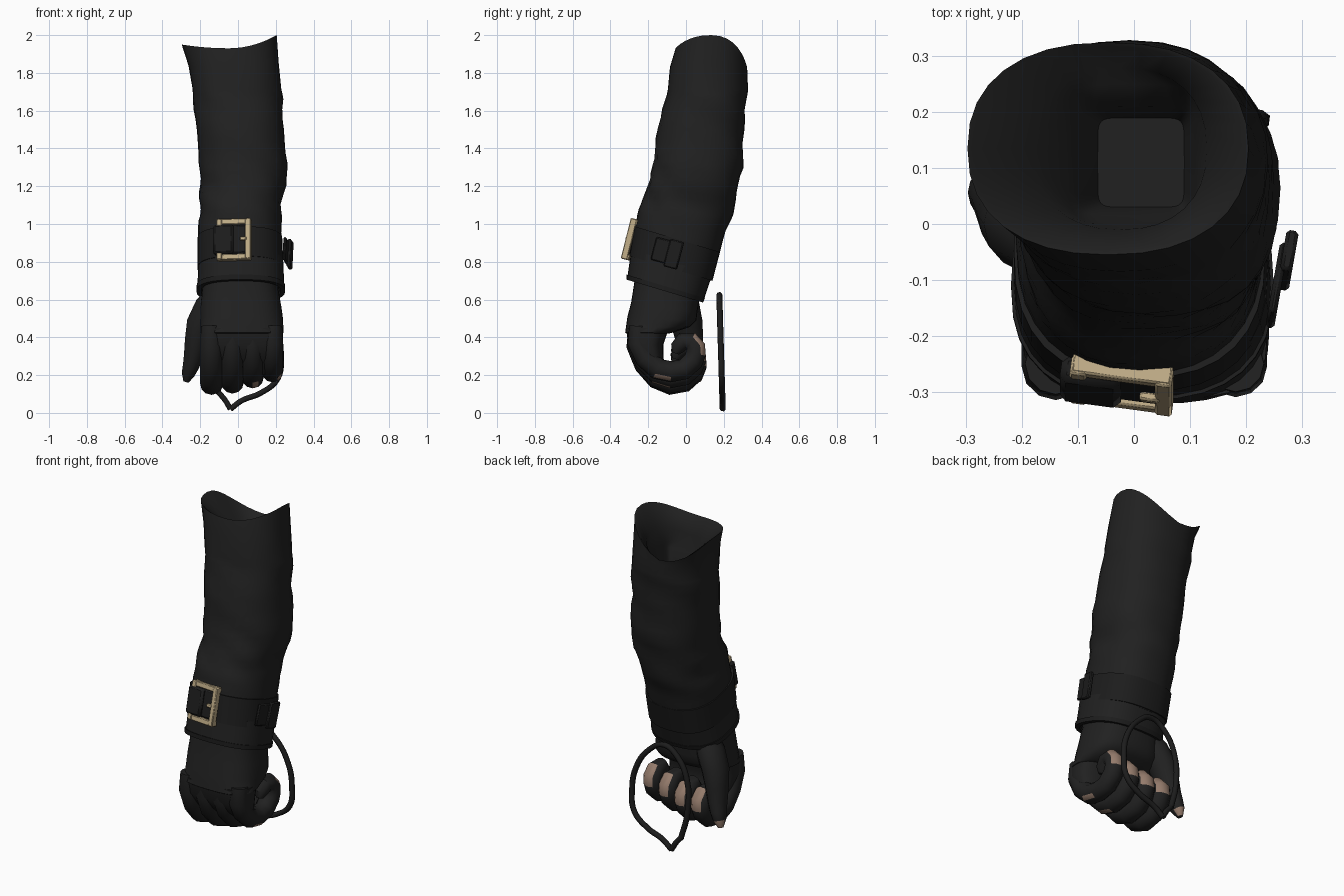
import bpy, bmesh, math
from mathutils import Vector, Matrix

if "Cube" in bpy.data.objects:
    bpy.data.objects.remove(bpy.data.objects["Cube"])


def material(name, rgb):
    m = bpy.data.materials.new(name)
    m.use_nodes = True
    m.diffuse_color = (*rgb, 1)
    node = m.node_tree.nodes["Principled BSDF"]
    node.inputs["Base Color"].default_value = (*rgb, 1)
    node.inputs["Roughness"].default_value = 0.8
    return m


BLACK = material("black cloth", (0.015, 0.015, 0.015))
LEATHER = material("black leather", (0.012, 0.012, 0.012))
BRASS = material("pale brass", (0.52, 0.41, 0.24))
SKIN = material("skin", (0.30, 0.20, 0.15))


def finish(bm, name, mats, angle=40):
    bmesh.ops.recalc_face_normals(bm, faces=bm.faces)
    me = bpy.data.meshes.new(name)
    bm.to_mesh(me)
    bm.free()
    for m in mats:
        me.materials.append(m)
    ob = bpy.data.objects.new(name, me)
    bpy.context.collection.objects.link(ob)
    bpy.ops.object.select_all(action="DESELECT")
    bpy.context.view_layer.objects.active = ob
    ob.select_set(True)
    bpy.ops.object.shade_smooth_by_angle(angle=math.radians(angle))
    return ob


def loft(name, rings, mats, closed=False, bare=None):
    """Skin a list of equal point rings; bare(ring, side) picks faces of the second material."""
    bm = bmesh.new()
    vs = [[bm.verts.new(p) for p in r] for r in rings]
    n = len(vs[0])
    for i in range(len(vs) if closed else len(vs) - 1):
        for j in range(n):
            a, b = vs[i], vs[(i + 1) % len(vs)]
            f = bm.faces.new((a[j], a[(j + 1) % n], b[(j + 1) % n], b[j]))
            f.material_index = int(bool(bare and bare(i, j)))
    if not closed:
        bm.faces.new(vs[0])
        bm.faces.new(vs[-1])
    return finish(bm, name, mats)


def section(z, x0, x1, y0, y1, slope=0.0, power=2.3, n=32, fold=0.0):
    """Rounded cross-section that fits a box, tilted front to back, with optional cloth folds."""
    pts = []
    for k in range(n):
        a = math.tau * k / n
        c, s = math.cos(a), math.sin(a)
        r = 1 + fold * (abs(math.sin(z * 19 + 1.5 * math.sin(a + 1) + 2 * a)) - 0.6
                        + 0.5 * math.sin(3 * a + z * 31))
        dx = math.copysign(abs(c) ** (2 / power), c) * (x1 - x0) / 2 * r
        dy = math.copysign(abs(s) ** (2 / power), s) * (y1 - y0) / 2 * r
        pts.append(Vector(((x0 + x1) / 2 + dx, (y0 + y1) / 2 + dy, z + slope * dy)))
    return pts


def tube(name, path, radii, bare, flat=1.0, n=12):
    """Tapered digit along a path; side 0 faces +x, a quarter turn on faces outward."""
    path = [Vector(p) for p in path]
    hint = Vector((1, 0, 0))
    rings = []
    for i, p in enumerate(path):
        t = (path[min(i + 1, len(path) - 1)] - path[max(i - 1, 0)]).normalized()
        u = (hint - t * hint.dot(t)).normalized()
        v = t.cross(u)
        rings.append([p + u * radii[i] * math.cos(math.tau * k / n)
                      + v * radii[i] * flat * math.sin(math.tau * k / n) for k in range(n)])
    return loft(name, rings, [BLACK, SKIN], bare=bare)


# Sleeve: z, x range, y range, tilt, fold strength
profile = [
    (0.76, -0.20, 0.225, -0.285, 0.13, -0.3, 0.0),
    (0.92, -0.21, 0.23, -0.268, 0.18, -0.3, 0.0),
    (1.02, -0.208, 0.23, -0.25, 0.21, -0.25, 0.025),
    (1.10, -0.20, 0.225, -0.225, 0.25, -0.2, 0.04),
    (1.20, -0.20, 0.255, -0.19, 0.268, -0.15, 0.04),
    (1.32, -0.205, 0.26, -0.17, 0.30, -0.1, 0.03),
    (1.50, -0.218, 0.24, -0.15, 0.305, -0.05, 0.02),
    (1.66, -0.24, 0.235, -0.108, 0.32, 0.0, 0.025),
    (1.74, -0.245, 0.225, -0.095, 0.328, 0.0, 0.02),
]
rings = []
for a, b in zip(profile, profile[1:]):
    for t in (0, 1 / 3, 2 / 3):
        z, x0, x1, y0, y1, sl, fold = [p + (q - p) * t for p, q in zip(a, b)]
        rings.append(section(z, x0, x1, y0, y1, sl, fold=fold))


def rim(z, x0, x1, y0, y1, strength):
    """Opening edge: raised at both sides and sagging at the back right."""
    ring = section(z, x0, x1, y0, y1)
    for p in ring:
        w = (2 * p.x - x0 - x1) / (x1 - x0)
        back = max(0, (2 * p.y - y0 - y1) / (y1 - y0))
        p.z += strength * (w * w * (0.07 if w > 0 else 0.02)
                           - 0.12 * back ** 2 * (1 - 0.6 * max(0, w)))
    return ring


# Rim, then a shallow hollow inside stepping down to a squarish floor
rings.append(rim(1.83, -0.262, 0.215, -0.085, 0.325, 0.4))
rings.append(rim(1.93, -0.298, 0.205, -0.055, 0.325, 1))
rings.append(rim(1.925, -0.29, 0.197, -0.047, 0.318, 1))
rings.append(rim(1.83, -0.18, 0.13, -0.01, 0.28, 0.5))
rings.append(section(1.76, -0.12, 0.11, 0.0, 0.25, power=5))
rings.append(section(1.73, -0.10, 0.105, 0.015, 0.21, power=7))
rings.append(section(1.65, -0.065, 0.09, 0.03, 0.19, power=8))
loft("sleeve", rings, [BLACK])


def band(name, low, high, slope, mat, thick=0.025):
    """Closed ring of leather between two boxes (z, x0, x1, y0, y1)."""
    def inner(b):
        return (b[0], b[1] + thick, b[2] - thick, b[3] + thick, b[4] - thick)
    return loft(name, [section(*b, slope, 2.5) for b in
                       (inner(low), low, high, inner(high))], [mat], closed=True)


# Wrist straps
band("wrist_strap", (0.765, -0.215, 0.24, -0.30, 0.14), (0.92, -0.215, 0.235, -0.275, 0.18), -0.3, LEATHER)
band("glove_cuff", (0.66, -0.215, 0.245, -0.31, 0.095), (0.80, -0.21, 0.24, -0.29, 0.14), -0.3, BLACK, 0.03)
band("cuff_trim", (0.645, -0.22, 0.25, -0.315, 0.09), (0.67, -0.22, 0.25, -0.315, 0.10), -0.3, LEATHER)


def block(name, size, place, mat, bevel=0.006):
    bm = bmesh.new()
    bmesh.ops.create_cube(bm, size=1, matrix=Matrix.Diagonal((*size, 1)))
    bmesh.ops.bevel(bm, geom=bm.edges[:], offset=bevel, segments=1, affect="EDGES")
    bm.transform(place)
    return finish(bm, name, [mat])


# Buckle: rectangular frame leaning back with the strap, prong and strap fold
lean = (Matrix.Translation((-0.022, -0.29, 0.918)) @ Matrix.Rotation(math.radians(-14), 4, "X")
        @ Matrix.Rotation(math.radians(-8), 4, "Z"))
for side in (-1, 1):
    block("buckle_side", (0.03, 0.035, 0.22), lean @ Matrix.Translation((side * 0.077, 0, 0)), BRASS, 0.004)
    block("buckle_bar", (0.18, 0.04, 0.03), lean @ Matrix.Translation((0, 0.006, side * 0.096)), BRASS, 0.004)
block("buckle_prong", (0.035, 0.016, 0.02), lean @ Matrix.Translation((0.052, -0.014, 0.0)), BRASS, 0.004)
block("strap_fold", (0.11, 0.05, 0.16), lean @ Matrix.Translation((-0.055, 0.0, 0.0)), LEATHER, 0.012)
block("strap_end", (0.10, 0.03, 0.16), lean @ Matrix.Translation((0.02, 0.008, 0.0)), LEATHER, 0.01)

# Strap keeper and loose strap end on the left side
side_turn = Matrix.Rotation(math.radians(-10), 4, "Z") @ Matrix.Rotation(math.radians(-15), 4, "X")
block("strap_keeper", (0.022, 0.075, 0.15), Matrix.Translation((0.275, -0.065, 0.84)) @ side_turn, LEATHER)
block("strap_tail", (0.016, 0.13, 0.125), Matrix.Translation((0.256, -0.11, 0.855)) @ side_turn, LEATHER)

# Back of the glove with the palm heel, and knuckle pad
loft("glove_back", [section(*r, power=2.7) for r in (
    (0.74, -0.18, 0.21, -0.26, 0.08, -0.3),
    (0.64, -0.19, 0.215, -0.275, 0.07, -0.25),
    (0.56, -0.20, 0.23, -0.29, 0.06, -0.15),
    (0.50, -0.20, 0.238, -0.31, 0.055, -0.05),
    (0.455, -0.20, 0.24, -0.318, 0.02, 0.0),
    (0.425, -0.20, 0.242, -0.322, -0.07, 0.0),
    (0.42, -0.195, 0.235, -0.315, -0.09, 0.0))], [BLACK])
loft("knuckles", [section(*r, power=3) for r in (
    (0.45, -0.195, 0.238, -0.315, -0.09),
    (0.36, -0.195, 0.238, -0.308, -0.12),
    (0.29, -0.18, 0.225, -0.265, -0.12),
    (0.20, -0.16, 0.19, -0.18, -0.08))], [BLACK])

# Four curled fingers: offset in x, lift, width, side showing skin at the middle joint
curl = [(-0.25, 0.46), (-0.255, 0.36), (-0.215, 0.265), (-0.15, 0.195), (-0.08, 0.168), (-0.01, 0.18),
        (0.038, 0.225), (0.052, 0.262), (0.05, 0.298), (0.026, 0.328), (-0.015, 0.33), (-0.045, 0.295), (-0.055, 0.265)]
girth = [0.9, 1.0, 1.0, 1.02, 1.0, 0.97, 0.97, 0.96, 0.95, 0.9, 0.85, 0.7, 0.35]
for name, x, lift, width, joint in (("index_finger", -0.14, -0.012, 0.061, None),
                                    ("middle_finger", -0.03, -0.005, 0.061, None),
                                    ("ring_finger", 0.078, 0.02, 0.058, 2),
                                    ("little_finger", 0.182, 0.05, 0.056, 1)):
    path = [(x, y, z + lift * min(1, i / 4)) for i, (y, z) in enumerate(curl)]
    tube(name, path, [g * width for g in girth],
         lambda i, j, joint=joint: (i in (7, 8) and 1 <= j <= 3) or (i == 3 and j == joint))

# Thumb hanging beside the palm, bare at the back of its tip
tube("thumb", [(-0.10, -0.04, 0.64), (-0.155, -0.015, 0.56), (-0.20, 0.005, 0.47), (-0.22, 0.02, 0.38),
               (-0.235, 0.035, 0.30), (-0.25, 0.05, 0.245), (-0.264, 0.058, 0.205), (-0.275, 0.063, 0.165)],
     [0.06, 0.076, 0.073, 0.062, 0.052, 0.043, 0.035, 0.015],
     lambda i, j: i >= 6 and 6 <= j <= 11, flat=1.15)

# Loose cord loop behind the hand
cu = bpy.data.curves.new("cord_loop", "CURVE")
cu.dimensions = "3D"
cu.bevel_depth = 0.016
cu.bevel_resolution = 1
cu.resolution_u = 5
for pts in ([(-0.10, 0.10), (-0.14, 0.26), (-0.135, 0.45), (-0.07, 0.575), (0.02, 0.625), (0.12, 0.57),
             (0.205, 0.44), (0.228, 0.30), (0.21, 0.18), (0.12, 0.105), (0.02, 0.065), (-0.04, 0.02)],
            [(-0.04, 0.02), (-0.07, 0.07), (-0.105, 0.11)]):
    sp = cu.splines.new("BEZIER")
    sp.bezier_points.add(len(pts) - 1)
    for bp, (x, z) in zip(sp.bezier_points, pts):
        bp.co = (x, 0.195 - 0.03 * z, z)
        bp.handle_left_type = bp.handle_right_type = "AUTO"
cu.use_fill_caps = True
cu.materials.append(LEATHER)
cord = bpy.data.objects.new("cord_loop", cu)
bpy.context.collection.objects.link(cord)
